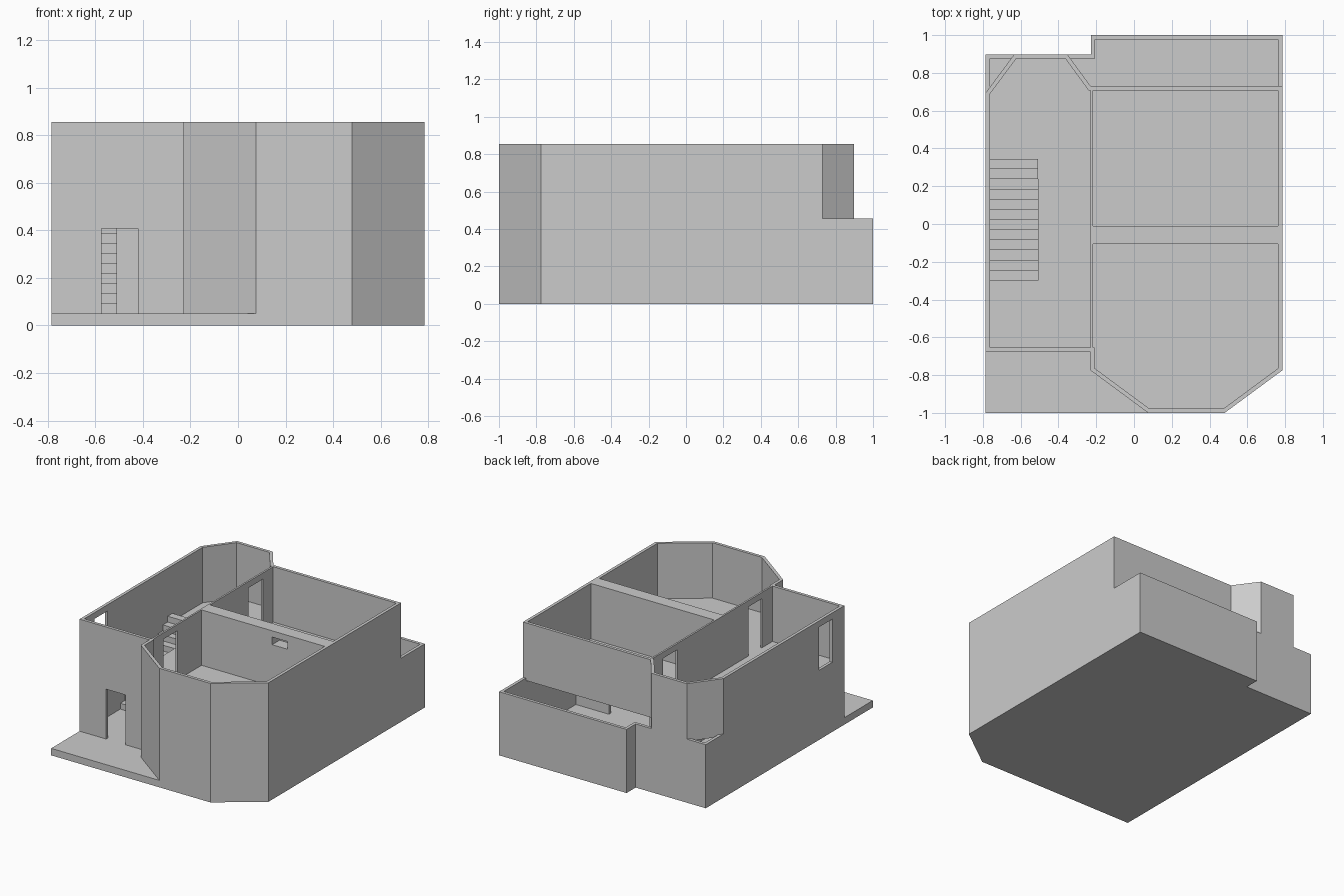
import bpy, bmesh
from mathutils import Vector

if "Cube" in bpy.data.objects:
    bpy.data.objects.remove(bpy.data.objects["Cube"])

T = 0.022            # wall thickness
G, C, F, TOP = 0.05, 0.44, 0.457, 0.855   # ground floor, ceiling, upper floor, wall top


def make(name, bm):
    bmesh.ops.recalc_face_normals(bm, faces=bm.faces)
    me = bpy.data.meshes.new(name)
    bm.to_mesh(me)
    bm.free()
    ob = bpy.data.objects.new(name, me)
    bpy.context.collection.objects.link(ob)
    return ob


def inset(pts, t):
    """Mitred inward offset of a counter-clockwise outline."""
    out, n = [], len(pts)
    for i in range(n):
        a, b, c = (Vector(pts[(i + k) % n]) for k in (-1, 0, 1))
        d1, d2 = (b - a).normalized(), (c - b).normalized()
        n1, n2 = Vector((-d1.y, d1.x)), Vector((-d2.y, d2.x))
        out.append(b + (n1 + n2) * t / (1 + n1.dot(n2)))
    return out


def prism(name, pts, z0, z1):
    bm = bmesh.new()
    lo = [bm.verts.new((p[0], p[1], z0)) for p in pts]
    hi = [bm.verts.new((p[0], p[1], z1)) for p in pts]
    n = len(pts)
    bm.faces.new(lo[::-1])
    bm.faces.new(hi)
    for i in range(n):
        j = (i + 1) % n
        bm.faces.new((lo[i], lo[j], hi[j], hi[i]))
    return make(name, bm)


def box(name, x0, x1, y0, y1, z0, z1):
    return prism(name, [(x0, y0), (x1, y0), (x1, y1), (x0, y1)], z0, z1)


def shell(name, pts, z0, z1):
    """Open-topped ring of walls following an outline."""
    bm = bmesh.new()
    loops = [[bm.verts.new((p[0], p[1], z)) for p in q]
             for q, z in ((pts, z0), (pts, z1), (inset(pts, T), z1), (inset(pts, T), z0))]
    n = len(pts)
    for k in range(4):
        a, b = loops[k], loops[(k + 1) % 4]
        for i in range(n):
            j = (i + 1) % n
            bm.faces.new((a[i], a[j], b[j], b[i]))
    return make(name, bm)


def cut(ob, *bounds):
    """Cut a box-shaped opening."""
    c = box("opening_cutter", *bounds)
    c.hide_render = True
    m = ob.modifiers.new("opening", 'BOOLEAN')
    m.operation, m.solver, m.object = 'DIFFERENCE', 'EXACT', c
    bpy.context.view_layer.objects.active = ob
    bpy.ops.object.modifier_apply(modifier=m.name)
    bpy.data.objects.remove(c)


# Outlines, counter-clockwise from the left front
front = [(-.785, -.677), (-.23, -.677), (-.23, -.775), (.075, -1), (.48, -1), (.785, -.775)]
lower = front + [(.785, 1), (-.228, 1), (-.228, .897), (-.785, .897)]
upper = front + [(.785, .73), (-.23, .73), (-.352, .897), (-.635, .897), (-.785, .695)]

# Ground slab with front porch
prism("ground_slab", [(-.785, -1)] + front[4:] + lower[6:], 0, G)

# Lower storey walls and front door
low = shell("lower_walls", lower, G, F)
cut(low, -.575, -.42, -.75, -.6, G - .01, .408)

# Upper floor with stairwell
floor = prism("upper_floor", inset(upper, .001), C, F)
cut(floor, -.765, -.508, -.30, .345, C - .1, F + .1)

# Upper storey walls and side window
up = shell("upper_walls", upper, F, TOP)
cut(up, -.85, -.7, -.54, -.39, .50, .81)

# Long partitions with doorways
lp = box("lower_partition", -.229, -.216, -.70, .72, G, C)
cut(lp, -.3, -.15, -.535, -.38, G - .01, .408)
p = box("upper_partition", -.229, -.216, -.70, .72, F, TOP)
for y0, y1 in ((-.535, -.38), (.425, .59)):
    cut(p, -.3, -.15, y0, y1, F - .01, .81)

# Thick cross wall with small niche, and short lower partition
cw = box("cross_wall", -.22, .77, -.105, -.01, F, TOP)
cut(cw, .345, .465, -.2, -.02, .755, .81)
box("lower_short_wall", .50, .77, .14, .16, G, C)

# Staircase as one stepped profile, rising to the back
steps, rise, run = 11, .042, .645 / 12
start = .345 - steps * run
prof = [(start, G)]
for i in range(steps):
    z = G + (i + 1) * rise
    prof += [(start + i * run, z), (start + (i + 1) * run, z)]
prof.append((.345, G))
bm = bmesh.new()
sides = [[bm.verts.new((x, y, z)) for y, z in prof] for x in (-.764, -.509)]
for s in sides:
    bm.faces.new(s)
for i in range(len(prof)):
    j = (i + 1) % len(prof)
    bm.faces.new((sides[0][i], sides[0][j], sides[1][j], sides[1][i]))
make("staircase", bm)
